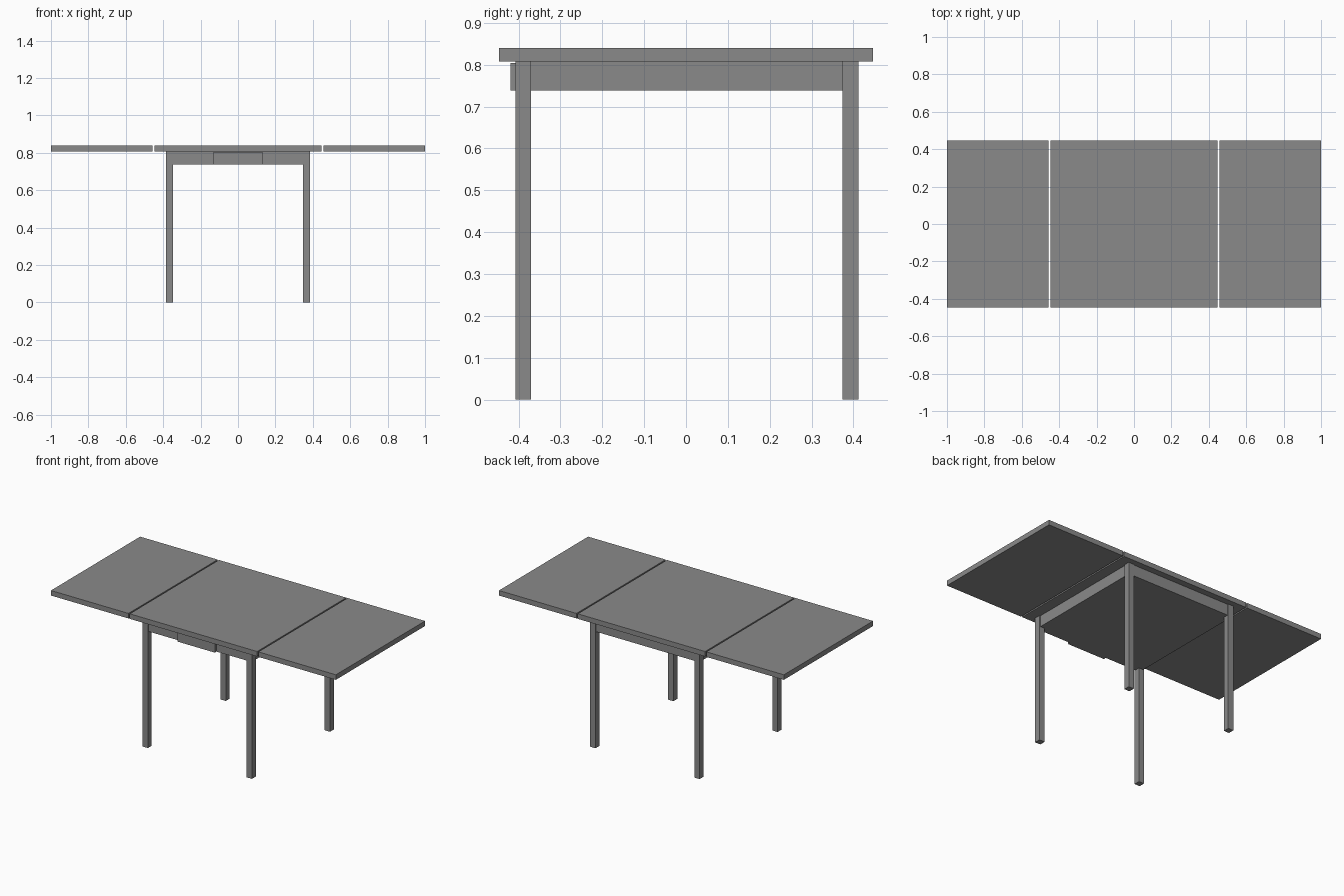
import bpy

if "Cube" in bpy.data.objects:
    bpy.data.objects.remove(bpy.data.objects["Cube"])

# Dark grey finish shared by every part
finish = bpy.data.materials.new("dark_grey")
finish.diffuse_color = (0.255, 0.255, 0.255, 1)
finish.use_nodes = True
finish.node_tree.nodes["Principled BSDF"].inputs["Base Color"].default_value = finish.diffuse_color


def box(name, x, y, z):
    """Axis-aligned box from (min, max) ranges."""
    bpy.ops.mesh.primitive_cube_add(size=1)
    ob = bpy.context.object
    ob.name = name
    ob.location = [(a + b) / 2 for a, b in (x, y, z)]
    ob.scale = [b - a for a, b in (x, y, z)]
    bpy.ops.object.transform_apply(location=True, rotation=False, scale=True)
    ob.data.materials.append(finish)
    return ob


TOP_Z = (0.808, 0.84)
DEPTH = (-0.447, 0.447)

# Tabletop: fixed centre panel and two extension leaves with a narrow gap
box("center_top", (-0.447, 0.447), DEPTH, TOP_Z)
box("left_leaf", (-1.0, -0.456), DEPTH, TOP_Z)
box("right_leaf", (0.456, 1.0), DEPTH, TOP_Z)

# Closed apron body, set slightly behind the leg faces
box("apron", (-0.378, 0.378), (-0.403, 0.407), (0.738, 0.808))

# Drawer front standing proud of the apron
box("drawer_front", (-0.131, 0.131), (-0.42, -0.40), (0.738, 0.804))

# Four square legs; the frame sits a hair towards the back
SHIFT = 0.002
for side, sx in (("left", -1), ("right", 1)):
    for end, sy in (("front", -1), ("back", 1)):
        box(f"{end}_{side}_leg",
            sorted((sx * 0.347, sx * 0.384)),
            sorted((sy * 0.372 + SHIFT, sy * 0.41 + SHIFT)),
            (0.0, 0.808))
